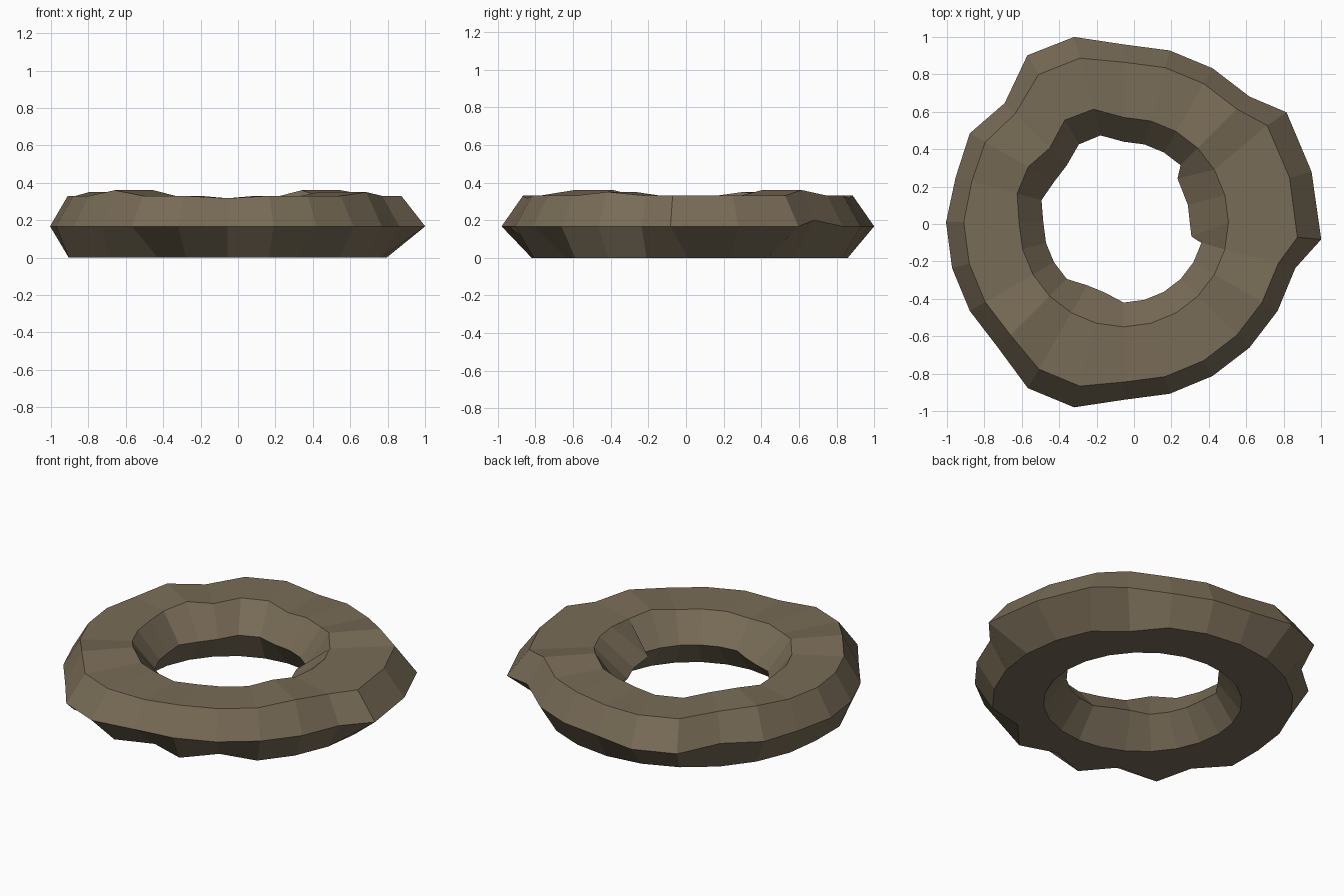
import bpy
import bmesh
from math import cos, sin, radians

default = bpy.data.objects.get("Cube")
if default:
    bpy.data.objects.remove(default, do_unlink=True)

SEGMENTS = 24
STEP = 360 / SEGMENTS
CENTRE_X, CENTRE_Y = -0.055, 0.01


def flat_material(name, colour):
    mat = bpy.data.materials.new(name)
    mat.use_nodes = True
    mat.diffuse_color = colour
    mat.node_tree.nodes["Principled BSDF"].inputs["Base Color"].default_value = colour
    return mat


def add_ring(bm, radius, height, bumps=None, lifts=None, turns=None):
    """One loop of vertices around the stone, with bumps keyed by segment."""
    bumps, lifts, turns = bumps or {}, lifts or {}, turns or {}
    ring = []
    for i in range(SEGMENTS):
        angle = radians(i * STEP + turns.get(i, 0))
        r = radius + bumps.get(i, 0)
        z = height + lifts.get(i, 0)
        ring.append(bm.verts.new((CENTRE_X + r * cos(angle), CENTRE_Y + r * sin(angle), z)))
    return ring


# Irregularities of the rock, keyed by segment
outer_bumps = {0: 0.11, 1: 0.09, 2: 0.10, 7: 0.075, 8: 0.08, 9: -0.05,
               11: -0.02, 16: 0.075, 17: 0.075}
shoulder_bumps = {i: b * 0.7 for i, b in outer_bumps.items()}
rim_bumps = {7: 0.065, 8: 0.07, 10: 0.03, 11: 0.03}
hole_bumps = {0: -0.06, 1: -0.075, 2: -0.06, 7: 0.05, 8: 0.05, 11: 0.025,
              16: -0.04, 17: -0.04}
foot_bumps = {3: -0.05, 13: 0.03, 14: -0.05, 15: 0.05, 16: -0.1, 17: 0.01,
              18: -0.1, 20: -0.1}
ridge_lifts = {3: 0.03, 15: 0.03, 10: 0.02, 22: 0.02, 6: -0.013, 18: -0.013}
corner_turns = {0: -5, 2: 4}

# Six loops make a hexagonal cross-section
bm = bmesh.new()
rings = [
    add_ring(bm, 0.85, 0, foot_bumps),
    add_ring(bm, 0.95, 0.167, outer_bumps, {3: 0.033}, corner_turns),
    add_ring(bm, 0.855, 0.33, shoulder_bumps, ridge_lifts, corner_turns),
    add_ring(bm, 0.56, 0.33, rim_bumps, ridge_lifts),
    add_ring(bm, 0.43, 0.167, hole_bumps, None, {0: -12, 2: 9}),
    add_ring(bm, 0.56, 0),
]

# Skin neighbouring loops with quads
for k, lower in enumerate(rings):
    upper = rings[(k + 1) % len(rings)]
    for i in range(SEGMENTS):
        j = (i + 1) % SEGMENTS
        bm.faces.new((lower[i], lower[j], upper[j], upper[i]))
bmesh.ops.recalc_face_normals(bm, faces=bm.faces)

mesh = bpy.data.meshes.new("stone_ring")
bm.to_mesh(mesh)
bm.free()
mesh.materials.append(flat_material("brown_stone", (0.19, 0.15, 0.095, 1)))
stone_ring = bpy.data.objects.new("stone_ring", mesh)
bpy.context.collection.objects.link(stone_ring)
